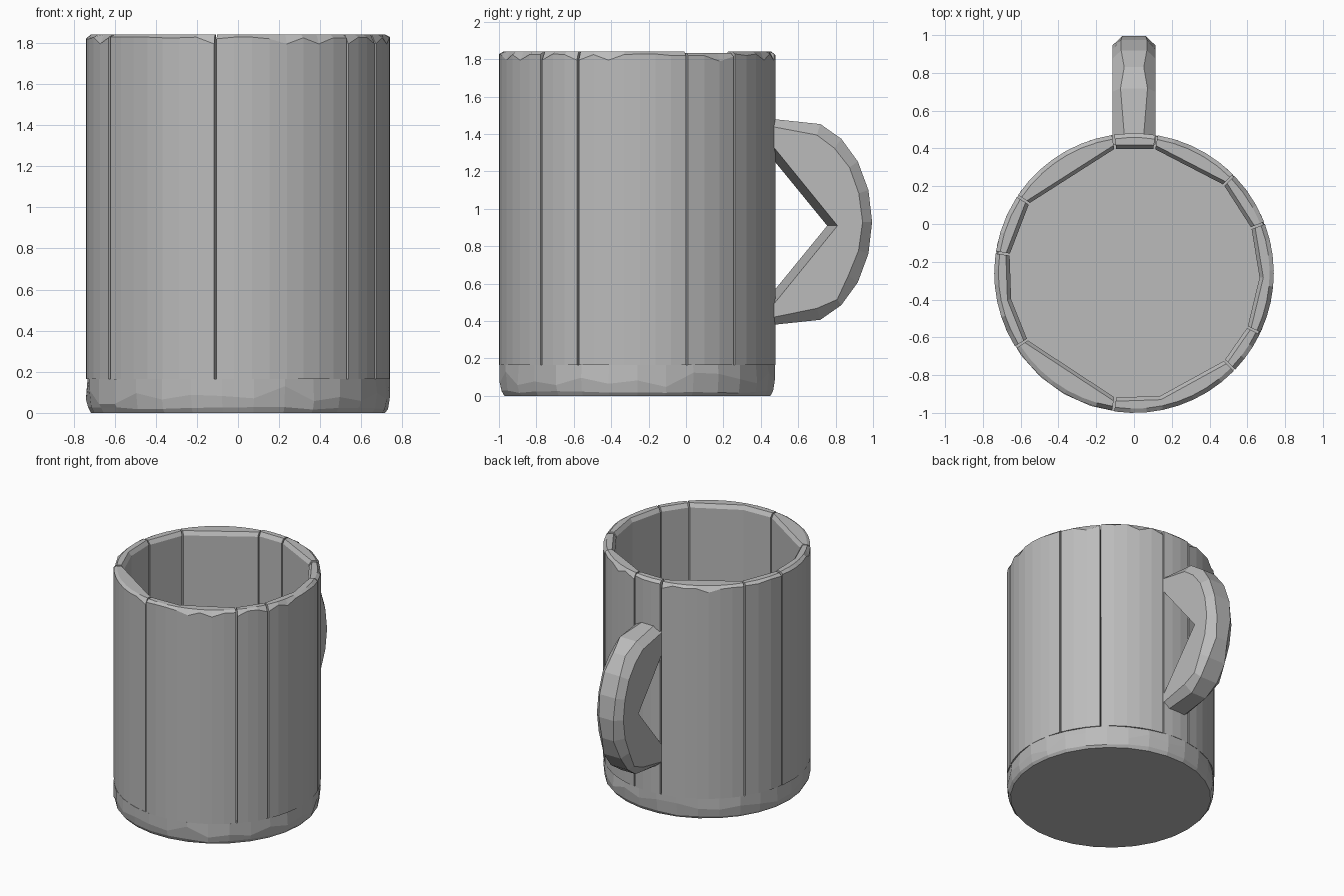
import bpy, bmesh, random
from math import sin, cos, radians, degrees, pi

random.seed(4)
old = bpy.data.objects.get("Cube")
if old:
    bpy.data.objects.remove(old)

CY, R, R_IN = -0.26, 0.74, 0.665      # barrel centre and radii
H, FLOOR = 1.84, 0.165

grey = bpy.data.materials.new("plain grey")
grey.use_nodes = True
tone = (0.5, 0.5, 0.5, 1)
grey.diffuse_color = tone
grey.node_tree.nodes["Principled BSDF"].inputs["Base Color"].default_value = tone


def finish(bm, name):
    bmesh.ops.recalc_face_normals(bm, faces=bm.faces)
    mesh = bpy.data.meshes.new(name)
    bm.to_mesh(mesh)
    bm.free()
    mesh.materials.append(grey)
    obj = bpy.data.objects.new(name, mesh)
    bpy.context.collection.objects.link(obj)
    return obj


def loft(name, rings):
    """Closed solid through rings of equal length, capped at both ends."""
    bm = bmesh.new()
    loops = [[bm.verts.new(p) for p in ring] for ring in rings]
    n = len(loops[0])
    for lo, hi in zip(loops, loops[1:]):
        for i in range(n):
            j = (i + 1) % n
            bm.faces.new((lo[i], lo[j], hi[j], hi[i]))
    bm.faces.new(loops[0][::-1])
    bm.faces.new(loops[-1])
    return finish(bm, name)


def polar(r, deg, z):
    a = radians(deg)
    return (r * cos(a), CY + r * sin(a), z)


# Base disc with a worn lower rim
N = 30
angles = [360 * i / N for i in range(N)]
loft("base", [
    [polar(0.715, a, 0) for a in angles],
    [polar(0.73, a, random.uniform(0.015, 0.03)) for a in angles],
    [polar(R, a, random.uniform(0.04, 0.13)) for a in angles],
    [polar(R - random.choice((0, 0, 0.008)), a, FLOOR) for a in angles],
])

# Staves: start angle, end angle, and an optional kink in the inner wall
staves = [(80.7, 98.6, None), (98.6, 146.5, None), (146.5, 171.5, None),
          (171.5, 212, 192), (212, 261.4, None), (261.4, 316, 282),
          (316, 334.5, None), (334.5, 381, 358), (21, 44.5, None),
          (44.5, 80.7, None)]
GAP = degrees(0.006 / R)
for k, (a0, a1, kink) in enumerate(staves):
    a0, a1 = a0 + GAP, a1 - GAP
    steps = max(3, round((a1 - a0) / 7))
    outer = [a0 + (a1 - a0) * i / steps for i in range(steps + 1)]
    inner = [a1] + ([kink] if kink else []) + [a0]
    top = H - random.choice((0, 0, 0.006))
    chips = [random.choice((0.012, 0.015, 0.02, 0.045)) for _ in outer]
    r_out = R - random.choice((0, 0, 0.004))

    def ring(ro, ri, zs_out, z_in):
        return ([polar(ro, a, z) for a, z in zip(outer, zs_out)]
                + [polar(ri, a, z_in) for a in inner])

    loft(f"stave_{k + 1}", [
        ring(r_out, R_IN, [FLOOR] * len(outer), FLOOR),
        ring(r_out, R_IN, [top - c for c in chips], top - 0.03),
        ring(r_out - 0.022, R_IN + 0.02, [top] * len(outer), top),
    ])

# Handle: half-round outside with worn edges, V-shaped opening inside
W, ARC = 0.115, 10
YB, ZC = 0.42, 0.93


def v_opening(t, tip, half):
    """Point on the V, t running 0 (top) to 1 (bottom)."""
    f = 1 - abs(2 * t - 1)
    z_end = 0.91 + half * (1 if t < 0.5 else -1)
    return YB + (tip - YB) * f, z_end + (0.91 - z_end) * f


sections = []
for i in range(ARC + 1):
    t = i / ARC
    a = pi / 2 - pi * t
    wear = random.uniform(0.035, 0.065)

    def arc(inset):
        ry, rz = 0.40 - inset, 0.55 - inset
        return 0.595 + ry * cos(a), ZC + rz * sin(a)

    if i in (0, ARC):                      # ends sunk into the barrel wall
        def arc(inset, s=1 if i == 0 else -1):
            return YB, ZC + s * (0.555 - inset)
    y0, z0 = arc(0)
    y1, z1 = arc(wear)
    flat = random.uniform(0.04, 0.075)
    near = v_opening(t, 0.81, 0.48)
    far = v_opening(t, 0.755, 0.41)
    sections.append([(W, *near), (W, y1, z1), (flat, y0, z0),
                     (-flat, y0, z0), (-W, y1, z1), (-W, *far)])
loft("handle", sections)
